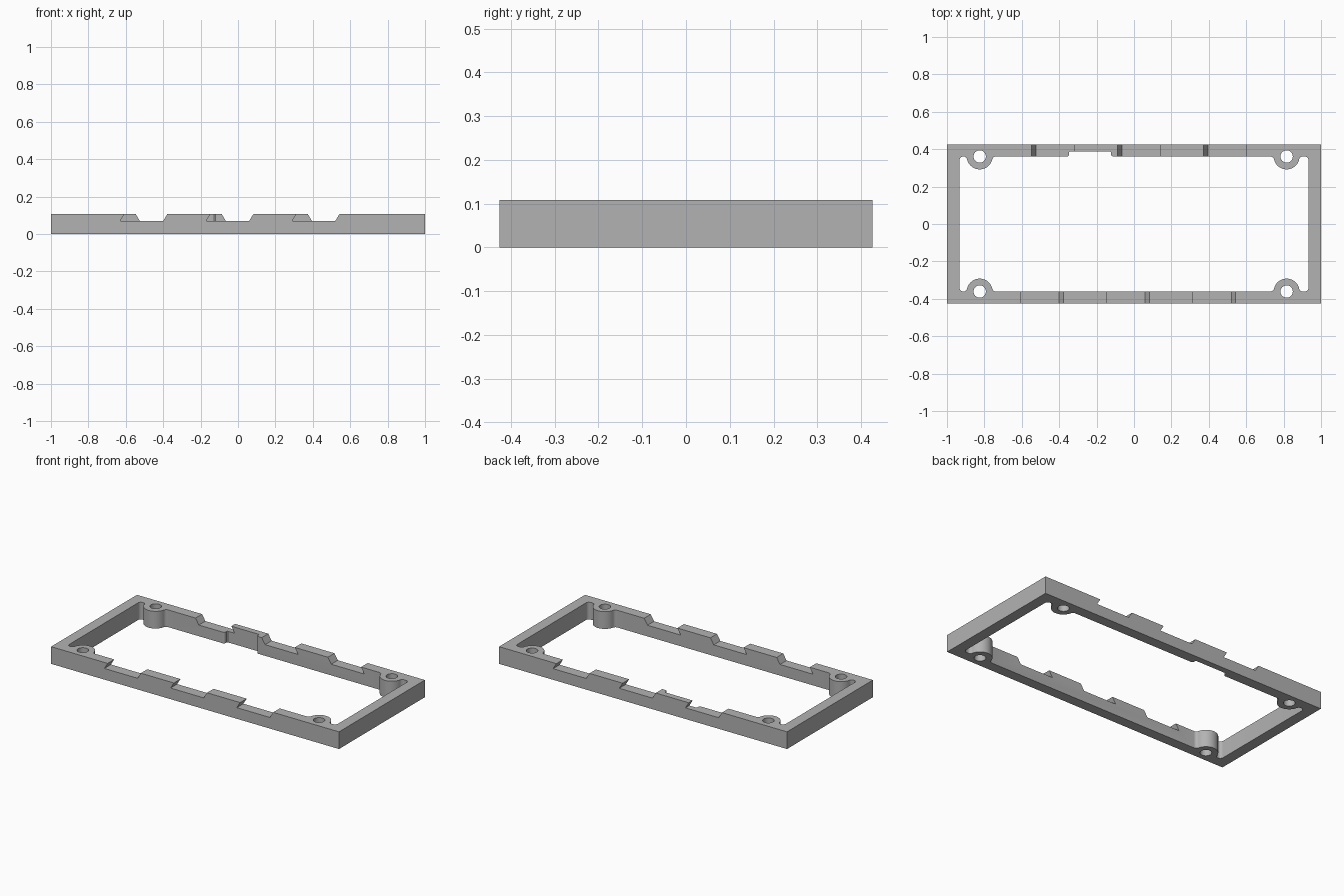
import bpy, bmesh
from math import atan2, cos, pi, radians, sin, sqrt

if "Cube" in bpy.data.objects:
    bpy.data.objects.remove(bpy.data.objects["Cube"], do_unlink=True)

HALF_X, HALF_Y, HEIGHT = 1.0, 0.426, 0.108
WALL_X, RAIL_Y = 0.933, 0.361          # inner faces of the frame
BOSS_R, HOLE_R, FILLET = 0.069, 0.033, 0.02
BOSS_X = {1: 0.816, -1: 0.825}         # screw boss centres on each side
NOTCH_Z, NOTCH_W, PITCH, LEAN = 0.07, 0.23, 0.46, 0.023


def arc(cx, cy, r, a0, a1, n):
    steps = [a0 + (a1 - a0) * i / n for i in range(n + 1)]
    return [(cx + r * cos(a), cy + r * sin(a)) for a in steps]


def corner(sx, sy):
    """Inner outline of one corner, from the long rail round the boss to the short wall."""
    cx, fy = BOSS_X[sx], RAIL_Y - FILLET
    dx = sqrt((BOSS_R + FILLET) ** 2 - FILLET ** 2)
    a = atan2(FILLET, dx)
    pts = arc(cx - dx, fy, FILLET, pi / 2, a, 6)
    pts += arc(cx, RAIL_Y, BOSS_R, pi + a, 2 * pi - a, 24)[1:]
    pts += arc(cx + dx, fy, FILLET, pi - a, pi / 2, 6)[1:]
    pts += arc(WALL_X - FILLET, fy, FILLET, pi / 2, 0, 6)[1:]
    return [(sx * x, sy * y) for x, y in pts]


def recess():
    """Shallow recess in the rear rail, with rounded lips."""
    left, right, deep, r = -0.347, -0.123, 0.388, 0.012
    pts = arc(left - r, RAIL_Y + r, r, -pi / 2, 0, 4)
    pts += [(left, deep - 0.005), (left + 0.005, deep),
            (right - 0.005, deep), (right, deep - 0.005)]
    return pts + arc(right + r, RAIL_Y + r, r, pi, 1.5 * pi, 4)


def add_loop(curve, pts):
    spline = curve.splines.new('POLY')
    spline.points.add(len(pts) - 1)
    for p, (x, y) in zip(spline.points, pts):
        p.co = (x, y, 0, 1)
    spline.use_cyclic_u = True


def select_only(ob):
    bpy.ops.object.select_all(action='DESELECT')
    ob.select_set(True)
    bpy.context.view_layer.objects.active = ob


# Frame plate: outer rectangle, inner opening and four screw holes
curve = bpy.data.curves.new("frame", 'CURVE')
curve.dimensions, curve.fill_mode, curve.extrude = '2D', 'BOTH', HEIGHT / 2
add_loop(curve, [(-HALF_X, -HALF_Y), (HALF_X, -HALF_Y), (HALF_X, HALF_Y), (-HALF_X, HALF_Y)])
add_loop(curve, corner(1, 1) + corner(1, -1)[::-1] + corner(-1, -1)
         + corner(-1, 1)[::-1] + recess())
for sx in (1, -1):
    for sy in (1, -1):
        add_loop(curve, arc(sx * BOSS_X[sx], sy * RAIL_Y, HOLE_R, 0, 2 * pi, 32)[:-1])
frame = bpy.data.objects.new("frame", curve)
bpy.context.collection.objects.link(frame)
select_only(frame)
bpy.ops.object.convert(target='MESH')
frame = bpy.context.object

# Weld the caps to the walls and stand the frame on the ground
bm = bmesh.new()
bm.from_mesh(frame.data)
bmesh.ops.remove_doubles(bm, verts=bm.verts, dist=0.0001)
bmesh.ops.translate(bm, verts=bm.verts, vec=(0, 0, HEIGHT / 2))
bmesh.ops.recalc_face_normals(bm, faces=bm.faces)
bm.to_mesh(frame.data)
bm.free()

# Cutter for the slanted notches, which lean opposite ways on the two rails
bm = bmesh.new()
for side, start in ((-1, -0.607), (1, -0.548)):
    slope = side * LEAN / (HEIGHT - NOTCH_Z)
    for i in range(3):
        x = start + i * PITCH
        top = HEIGHT + 0.03
        shift_top, shift_low = -slope * 0.03, side * LEAN
        profile = [(x + shift_low, NOTCH_Z), (x + NOTCH_W + shift_low, NOTCH_Z),
                   (x + NOTCH_W + shift_top, top), (x + shift_top, top)]
        face = bm.faces.new([bm.verts.new((px, side * 0.3, pz)) for px, pz in profile])
        new = bmesh.ops.extrude_face_region(bm, geom=[face])["geom"]
        bmesh.ops.translate(bm, vec=(0, side * 0.2, 0),
                            verts=[v for v in new if isinstance(v, bmesh.types.BMVert)])
bmesh.ops.recalc_face_normals(bm, faces=bm.faces)
mesh = bpy.data.meshes.new("notch_cutter")
bm.to_mesh(mesh)
bm.free()
cutter = bpy.data.objects.new("notch_cutter", mesh)
cutter.hide_render = True
bpy.context.collection.objects.link(cutter)

select_only(frame)
mod = frame.modifiers.new("notches", 'BOOLEAN')
mod.operation, mod.solver, mod.object = 'DIFFERENCE', 'EXACT', cutter
bpy.ops.object.modifier_apply(modifier=mod.name)
bpy.data.objects.remove(cutter, do_unlink=True)

# Plain grey finish
grey = bpy.data.materials.new("grey")
grey.use_nodes = True
grey.diffuse_color = (0.45, 0.45, 0.45, 1)
grey.node_tree.nodes["Principled BSDF"].inputs["Base Color"].default_value = grey.diffuse_color
frame.data.materials.clear()
frame.data.materials.append(grey)
bpy.ops.object.shade_smooth_by_angle(angle=radians(30))
